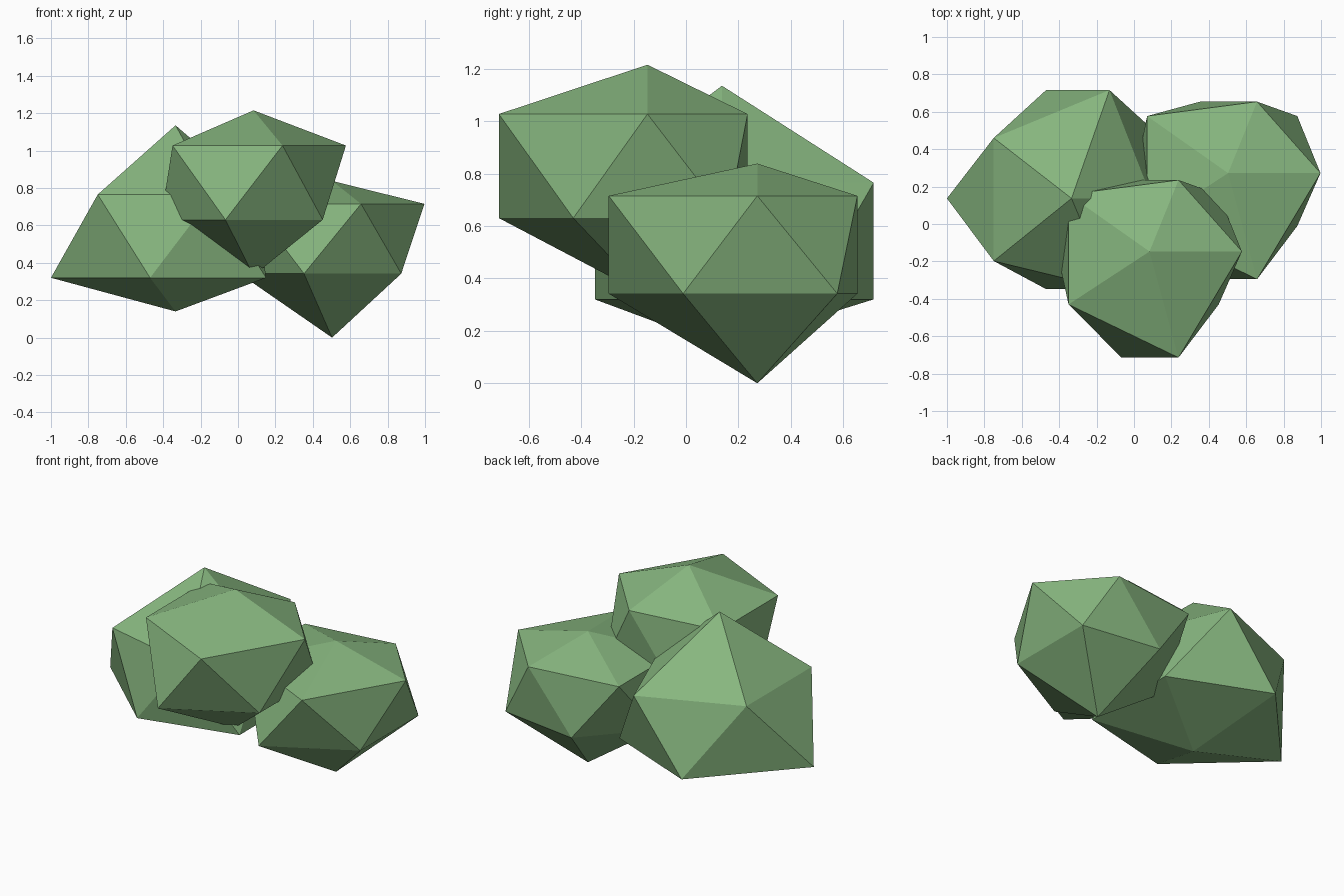
import bpy
import bmesh

cube = bpy.data.objects.get("Cube")
if cube:
    bpy.data.objects.remove(cube, do_unlink=True)

# Single leafy colour
leaf = bpy.data.materials.new("leaf_green")
leaf.use_nodes = True
green = (0.242, 0.468, 0.212, 1)
leaf.diffuse_color = green
leaf.node_tree.nodes["Principled BSDF"].inputs["Base Color"].default_value = green


def clump(name, centre, columns, rows, levels):
    """Faceted icosphere whose columns, rows and levels of points are shifted."""
    bm = bmesh.new()
    bmesh.ops.create_icosphere(bm, subdivisions=1, radius=1)
    targets = (columns, rows, levels)
    steps = [sorted({round(v.co[axis], 2) + 0.0 for v in bm.verts}) for axis in range(3)]
    for v in bm.verts:
        for axis in range(3):
            nearest = min(range(len(steps[axis])),
                          key=lambda i: abs(steps[axis][i] - v.co[axis]))
            v.co[axis] = targets[axis][nearest]
    bmesh.ops.recalc_face_normals(bm, faces=bm.faces)
    mesh = bpy.data.meshes.new(name)
    bm.to_mesh(mesh)
    bm.free()
    mesh.materials.append(leaf)
    obj = bpy.data.objects.new(name, mesh)
    obj.location = (*centre, 0)
    bpy.context.collection.objects.link(obj)
    return obj


# Side clump, broad and low with a tall peak
clump("right_foliage_clump", (-0.334, 0.137),
      (-0.666, -0.416, -0.136, 0, 0.203, 0.484, 0.43),
      (-0.485, -0.335, 0, 0.323, 0.579),
      (0.14, 0.32, 0.765, 1.135))

# Two clumps sharing one outline at different heights
columns = (-0.495, -0.433, -0.15, 0, 0.155, 0.37, 0.494)
rows = (-0.567, -0.283, 0, 0.305, 0.382)
clump("front_foliage_clump", (0.083, -0.147), columns, rows,
      (0.332, 0.63, 1.027, 1.215))
clump("left_foliage_clump", (0.503, 0.272), columns, rows,
      (0, 0.342, 0.715, 0.838))
